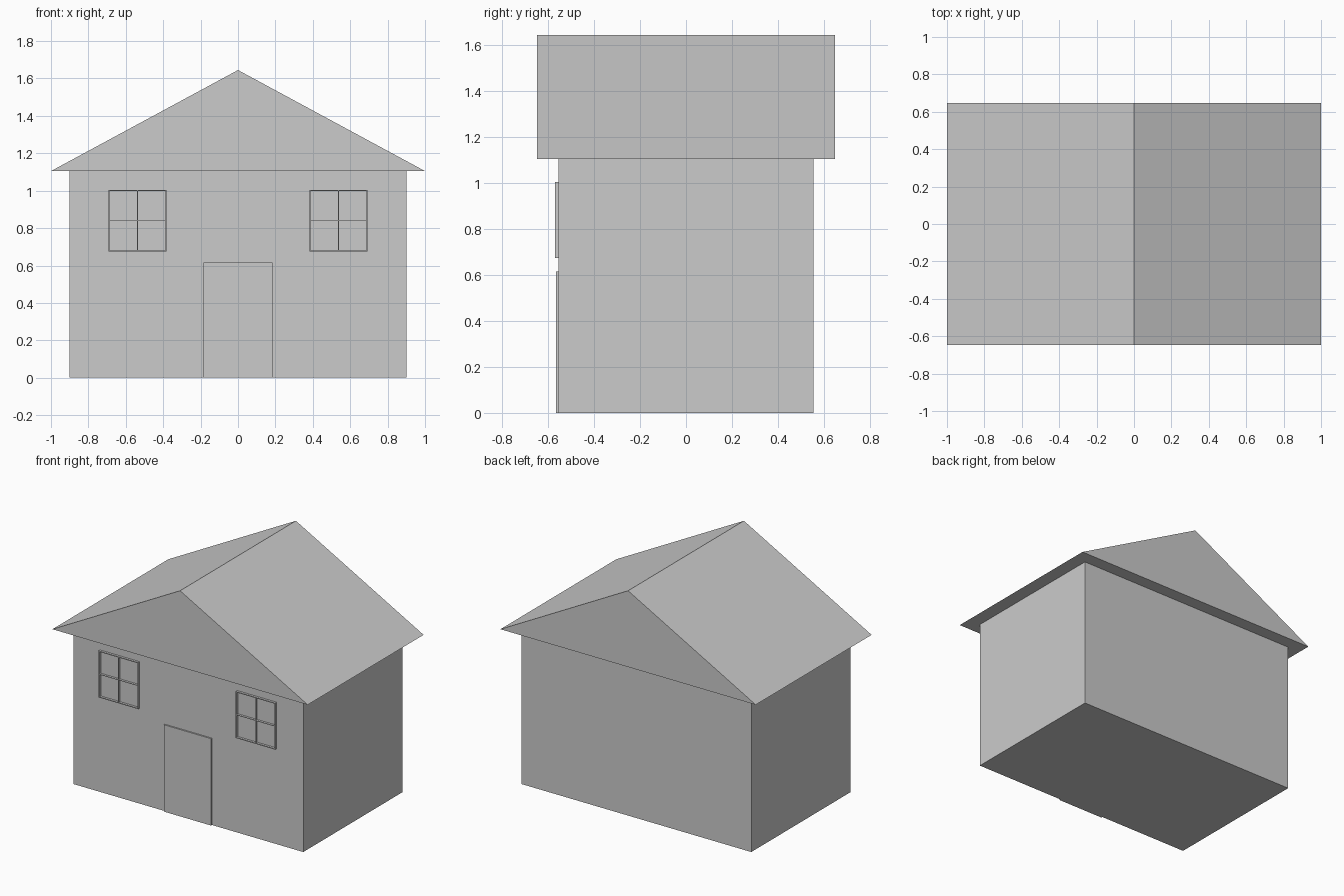
import bpy
import bmesh

cube = bpy.data.objects.get("Cube")
if cube:
    bpy.data.objects.remove(cube, do_unlink=True)

# Single flat colour
grey = bpy.data.materials.new("light_grey")
grey.use_nodes = True
colour = (0.6, 0.6, 0.6, 1)
grey.diffuse_color = colour
grey.node_tree.nodes["Principled BSDF"].inputs["Base Color"].default_value = colour


def prism(name, outlines, y_front, y_back):
    """Extrude x/z outlines from y_front to y_back as one object."""
    bm = bmesh.new()
    for outline in outlines:
        face = bm.faces.new([bm.verts.new((x, y_front, z)) for x, z in outline])
        result = bmesh.ops.extrude_face_region(bm, geom=[face], use_keep_orig=True)
        moved = [v for v in result["geom"] if isinstance(v, bmesh.types.BMVert)]
        bmesh.ops.translate(bm, verts=moved, vec=(0, y_back - y_front, 0))
    bmesh.ops.recalc_face_normals(bm, faces=bm.faces)
    mesh = bpy.data.meshes.new(name)
    bm.to_mesh(mesh)
    bm.free()
    mesh.materials.append(grey)
    obj = bpy.data.objects.new(name, mesh)
    bpy.context.collection.objects.link(obj)
    return obj


def rect(x0, x1, z0, z1):
    return [(x0, z0), (x1, z0), (x1, z1), (x0, z1)]


wall_y, wall_top = 0.555, 1.105

# House body and gabled roof
prism("walls", [rect(-0.9, 0.9, 0, wall_top)], -wall_y, wall_y)
prism("roof", [[(-1, wall_top), (1, wall_top), (0, 1.645)]], -0.648, 0.648)

# Door slab on the front wall
prism("door", [rect(-0.185, 0.185, 0, 0.615)], -0.565, -wall_y)

# Window frames: thin border bars and a fine cross, mirrored left and right
half_w, half_h, bar, fin = 0.155, 0.165, 0.006, 0.002
for side, cx in (("left", 0.537), ("right", -0.537)):
    cz = 0.84
    x0, x1, z0, z1 = cx - half_w, cx + half_w, cz - half_h, cz + half_h
    bars = [
        rect(x0, x0 + bar, z0, z1),
        rect(x1 - bar, x1, z0, z1),
        rect(x0 + bar, x1 - bar, z0, z0 + bar),
        rect(x0 + bar, x1 - bar, z1 - bar, z1),
        rect(cx - fin, cx + fin, z0 + bar, z1 - bar),
        rect(x0 + bar, cx - fin, cz - fin, cz + fin),
        rect(cx + fin, x1 - bar, cz - fin, cz + fin),
    ]
    prism(side + "_window_frame", bars, -0.571, -wall_y)
